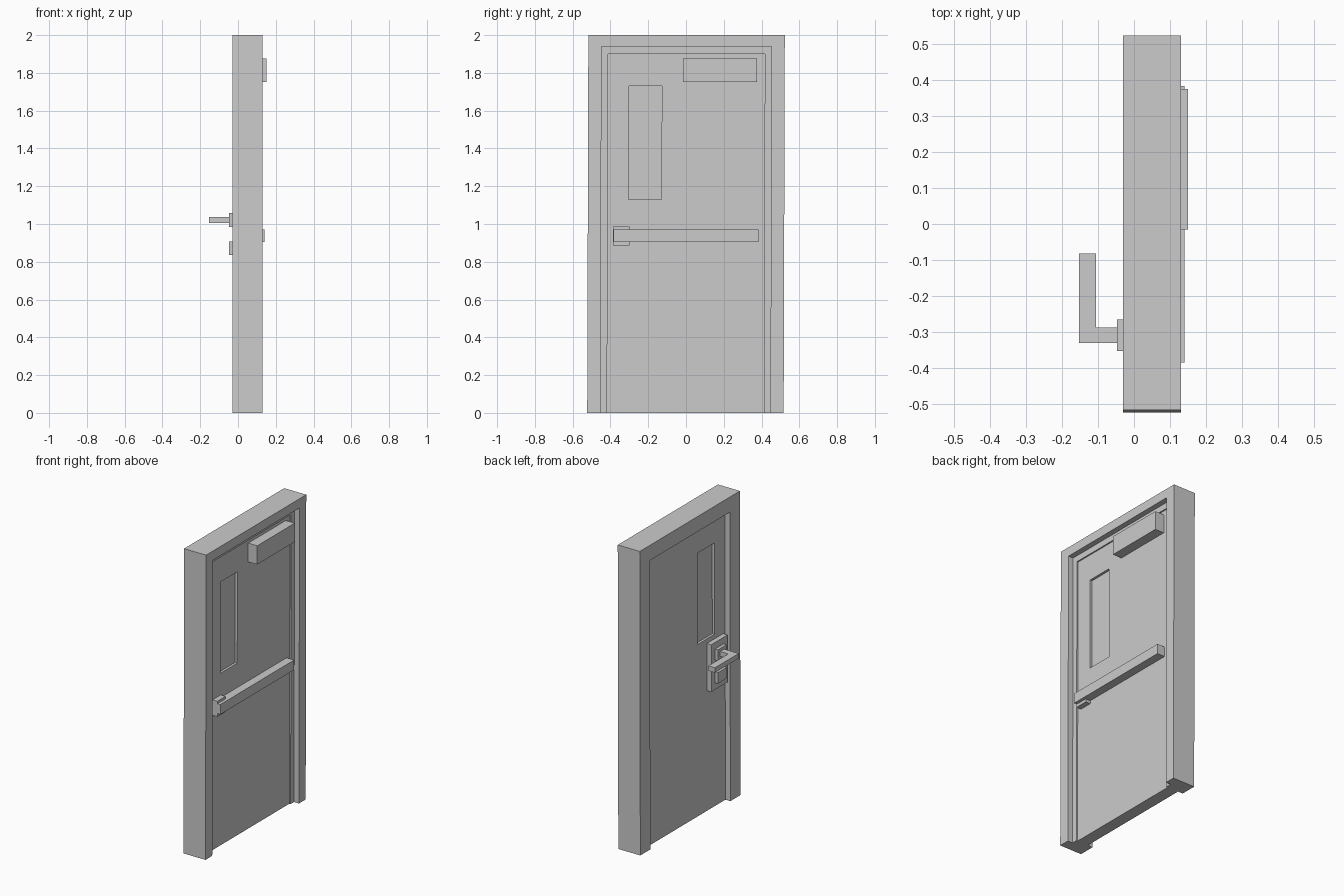
import bpy, bmesh

if "Cube" in bpy.data.objects:
    bpy.data.objects.remove(bpy.data.objects["Cube"])

LEAN = 0.003  # the whole doorway leans very slightly sideways


def finish(name, bm, lean=True):
    bmesh.ops.recalc_face_normals(bm, faces=bm.faces)
    if lean:
        for v in bm.verts:
            v.co.y += LEAN * (v.co.z - 1)
    mesh = bpy.data.meshes.new(name)
    bm.to_mesh(mesh)
    bm.free()
    obj = bpy.data.objects.new(name, mesh)
    bpy.context.collection.objects.link(obj)
    return obj


def box(name, x, y, z, lean=False):
    bm = bmesh.new()
    bmesh.ops.create_cube(bm, size=1)
    for v in bm.verts:
        v.co = [a + (b - a) * (c + 0.5) for (a, b), c in zip((x, y, z), v.co)]
    return finish(name, bm, lean)


def surround(name, profile, closed):
    """Sweep a profile of (x, y0, y1, z0, z1) rectangles; open ones stand on the floor."""
    bm = bmesh.new()
    rings = [[bm.verts.new((x, y, z)) for y, z in
              ((y0, z0), (y0, z1), (y1, z1), (y1, z0))] for x, y0, y1, z0, z1 in profile]
    n = len(rings)
    for i in range(n):
        a, b = rings[i], rings[(i + 1) % n]
        for j in range(4 if closed else 3):
            k = (j + 1) % 4
            bm.faces.new((a[j], a[k], b[k], b[j]))
    if not closed:
        for end in (0, 3):
            bm.faces.new([r[end] for r in rings])
    return finish(name, bm)


# Rebated frame: two jambs and a head, open at the floor
surround("door_frame", [(x, -w, w, 0, top) for x, w, top in (
    (-0.03, 0.52, 2.0), (0.13, 0.52, 2.0), (0.13, 0.45, 1.94),
    (0.094, 0.45, 1.94), (0.094, 0.415, 1.9), (-0.03, 0.415, 1.9))], False)

# Door leaf with a window opening, and its glass set back on both sides
BACK, FACE = 0.006, 0.085
leaf = (-0.415, 0.415, 0, 1.9)
window = (-0.305, -0.13, 1.13, 1.73)
surround("door_leaf", [(BACK, *leaf), (FACE, *leaf), (FACE, *window), (BACK, *window)], True)
box("window_glass", (BACK + 0.016, FACE - 0.016), window[:2], window[2:], True)

# Push side: closer, push bar and latch case
box("door_closer", (FACE, 0.15), (-0.015, 0.375), (1.752, 1.875))
box("push_bar", (FACE, 0.14), (-0.384, 0.383), (0.905, 0.97))
box("latch_case", (FACE, 0.12), (-0.386, -0.30), (0.885, 0.987))

# Pull side: back plate, handle rose, lock block and lever
box("back_plate", (-0.026, BACK), (-0.395, -0.225), (0.79, 1.10))
for name, z in (("handle_rose", (0.985, 1.057)), ("lock_block", (0.835, 0.907))):
    box(name, (-0.047, -0.026), (-0.353, -0.265), z)

# L-shaped lever
bm = bmesh.new()
outline = ((-0.047, -0.33), (-0.153, -0.33), (-0.153, -0.082),
           (-0.105, -0.082), (-0.105, -0.288), (-0.047, -0.288))
face = bm.faces.new([bm.verts.new((x, y, 1.005)) for x, y in outline])
top = bmesh.ops.extrude_face_region(bm, geom=[face])["geom"]
bmesh.ops.translate(bm, vec=(0, 0, 0.032),
                    verts=[g for g in top if isinstance(g, bmesh.types.BMVert)])
finish("lever_handle", bm, False)
